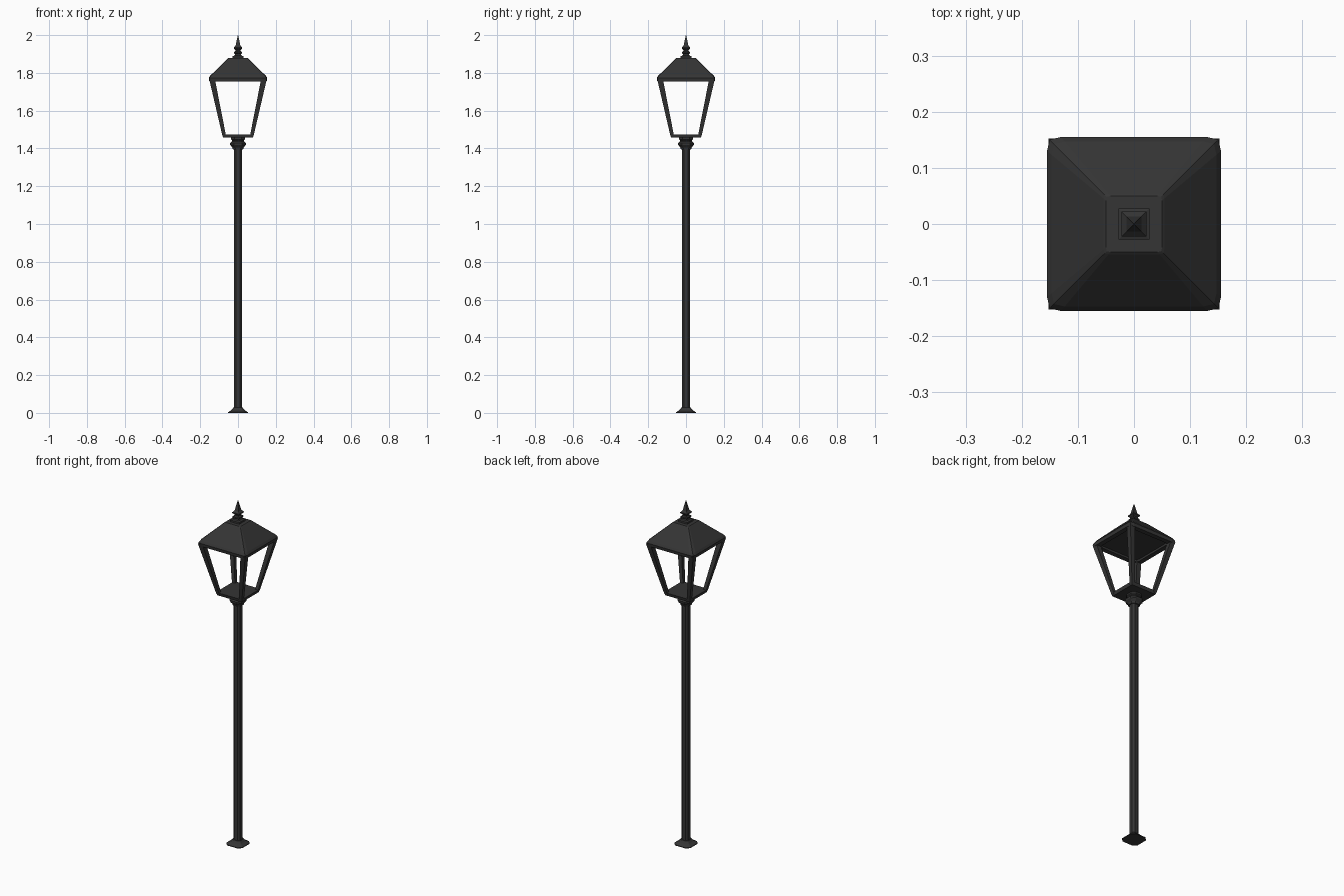
import bpy, bmesh

if "Cube" in bpy.data.objects:
    bpy.data.objects.remove(bpy.data.objects["Cube"])

dark = bpy.data.materials.new("dark_iron")
dark.diffuse_color = (0.035, 0.035, 0.035, 1)
dark.use_nodes = True
dark.node_tree.nodes["Principled BSDF"].inputs["Base Color"].default_value = dark.diffuse_color


def square(h):
    return [(h, -h), (h, h), (-h, h), (-h, -h)]


def chamfered(ratio):
    # square section with cut corners
    def sec(h):
        a = h * ratio
        return [(h, -a), (h, a), (a, h), (-a, h), (-h, a), (-h, -a), (-a, -h), (a, -h)]
    return sec


def pillow(h):
    # square whose edges draw in slightly toward the corners
    a, c = h * 0.84, h * 0.97
    return [(h, -a), (h, a), (c, c), (a, h), (-a, h), (-c, c),
            (-h, a), (-h, -a), (-c, -c), (-a, -h), (a, -h), (c, -c)]


def loft(name, rings):
    bm = bmesh.new()
    loops = [[bm.verts.new(p) for p in ring] for ring in rings]
    n = len(loops[0])
    for lo, hi in zip(loops, loops[1:]):
        for i in range(n):
            j = (i + 1) % n
            bm.faces.new((lo[i], lo[j], hi[j], hi[i]))
    bm.faces.new(loops[0][::-1])
    bm.faces.new(loops[-1])
    bmesh.ops.recalc_face_normals(bm, faces=bm.faces)
    me = bpy.data.meshes.new(name)
    bm.to_mesh(me)
    bm.free()
    me.materials.append(dark)
    ob = bpy.data.objects.new(name, me)
    bpy.context.collection.objects.link(ob)
    return ob


def stack(name, section, profile):
    # profile is (half width, height) pairs
    return loft(name, [[(x, y, z) for x, y in section(h)] for h, z in profile])


# foot and pole
stack("foot", chamfered(0.65), [(0.052, 0), (0.052, 0.004), (0.034, 0.016), (0.025, 0.028)])
stack("pole", chamfered(0.48), [(0.021, 0.01), (0.021, 1.405)])

# moulded collar under the lantern
stack("collar", chamfered(0.5), [(0.027, 1.395), (0.030, 1.405), (0.041, 1.418), (0.042, 1.428),
                                 (0.031, 1.438), (0.031, 1.443), (0.036, 1.448), (0.036, 1.46)])

# lantern floor
stack("lantern_floor", square, [(0.079, 1.457), (0.084, 1.475)])

# four leaning corner posts
for sx in (-1, 1):
    for sy in (-1, 1):
        loft("corner_post", [[(sx * c + x, sy * c + y, z) for x, y in square(w)]
                             for c, w, z in ((0.0725, 0.0095, 1.465), (0.137, 0.0150, 1.765))])

# roof with rim and recessed underside
stack("roof", pillow, [(0.125, 1.767), (0.125, 1.755), (0.152, 1.755),
                       (0.155, 1.773), (0.147, 1.785), (0.054, 1.876), (0.050, 1.879)])

# square spire
stack("finial", square, [(0.028, 1.875), (0.028, 1.889), (0.018, 1.892), (0.015, 1.899),
                         (0.020, 1.904), (0.020, 1.911), (0.014, 1.915), (0.014, 1.921),
                         (0.022, 1.928), (0.022, 1.934), (0.013, 1.943), (0.001, 2.0)])
